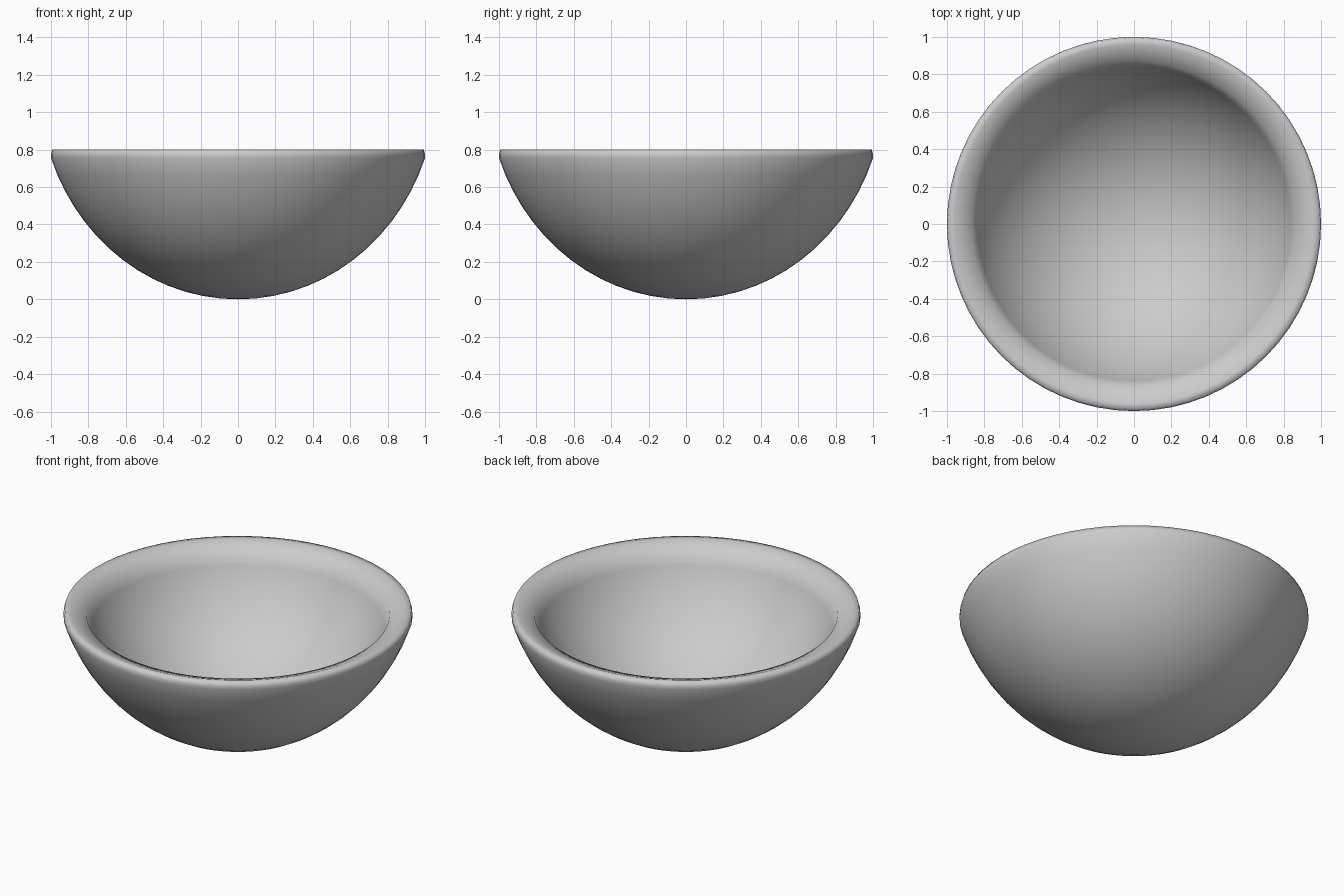
import bpy, bmesh, math

if "Cube" in bpy.data.objects:
    bpy.data.objects.remove(bpy.data.objects["Cube"])

SEGMENTS = 64
STEPS = 14
TOP_ANGLE = math.acos(0.245)      # where the outer wall reaches z = 0.755
INNER_BOTTOM, INNER_TOP, INNER_RADIUS = 0.12, 0.765, 0.868

# Outer wall: a near-spherical curve, slightly flared towards the rim
outer = []
for i in range(STEPS + 1):
    a = TOP_ANGLE * i / STEPS
    z = 1 - math.cos(a)
    outer.append((math.sin(a) + 0.0535 * z * z, z))

# Rim sloping gently inward, then the inner wall as a shrunken outer wall
rim = [(1.0, 0.775), (0.993, 0.8), (0.96, 0.798)]
z_scale = (INNER_TOP - INNER_BOTTOM) / outer[-1][1]
inner = [(r * INNER_RADIUS, INNER_BOTTOM + z * z_scale) for r, z in reversed(outer)]
profile = outer + rim + inner

# Spin the profile into a bowl
bm = bmesh.new()
verts = [bm.verts.new((0, -r, z)) for r, z in profile]
edges = [bm.edges.new(pair) for pair in zip(verts, verts[1:])]
bmesh.ops.spin(bm, geom=verts + edges, cent=(0, 0, 0), axis=(0, 0, 1),
               angle=math.tau, steps=SEGMENTS, use_duplicate=False)
bmesh.ops.remove_doubles(bm, verts=bm.verts, dist=0.0005)
bmesh.ops.recalc_face_normals(bm, faces=bm.faces)
for face in bm.faces:
    face.smooth = True

mesh = bpy.data.meshes.new("bowl")
bm.to_mesh(mesh)
bm.free()
bowl = bpy.data.objects.new("bowl", mesh)
bpy.context.collection.objects.link(bowl)
